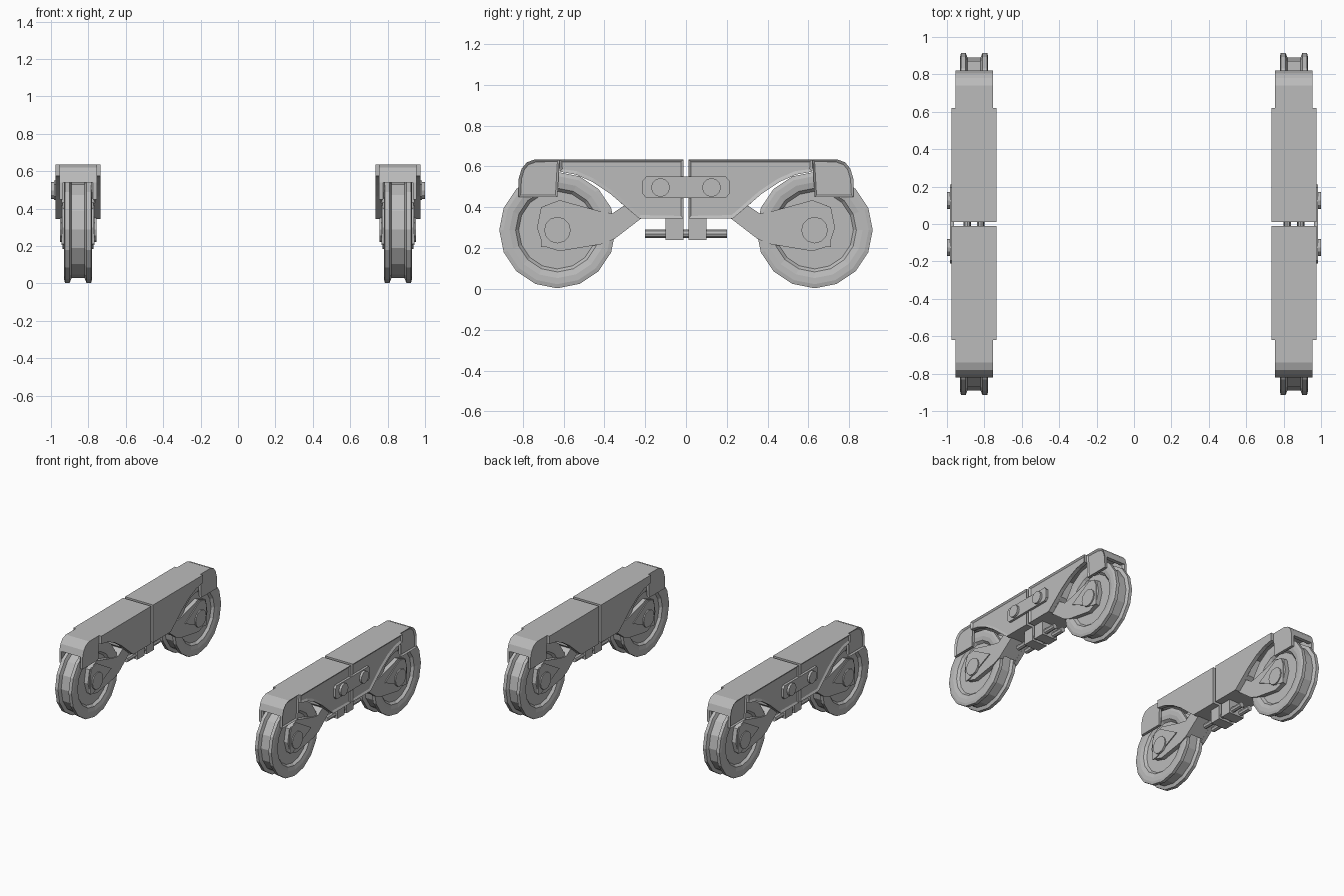
import bpy, bmesh, math
from mathutils import Matrix, Vector

cube = bpy.data.objects.get("Cube")
if cube:
    bpy.data.objects.remove(cube, do_unlink=True)

grey = bpy.data.materials.new("plain_grey")
grey.use_nodes = True
grey.diffuse_color = (0.5, 0.5, 0.5, 1)
grey.node_tree.nodes["Principled BSDF"].inputs["Base Color"].default_value = (0.5, 0.5, 0.5, 1)

CX = 0.855                     # centre line of one bogie
AXLE = Vector((CX, 0.63, 0.288))


def finish(name, bm):
    """Turn a quarter-model mesh into an object mirrored across x and y."""
    bmesh.ops.recalc_face_normals(bm, faces=bm.faces)
    mesh = bpy.data.meshes.new(name)
    bm.to_mesh(mesh)
    bm.free()
    mesh.materials.append(grey)
    obj = bpy.data.objects.new(name, mesh)
    bpy.context.collection.objects.link(obj)
    mod = obj.modifiers.new("mirror", 'MIRROR')
    mod.use_axis = (True, True, False)
    mod.use_mirror_merge = False
    return obj


def prism(name, outline, x0, x1, panel=0.0, side=1):
    """Extrude a (y, z) outline along x from CX+x0 to CX+x1, with an optional sunk panel."""
    bm = bmesh.new()
    low, high = ([bm.verts.new((CX + x, y, z)) for y, z in outline] for x in (x0, x1))
    ends = [bm.faces.new(low), bm.faces.new(high)]
    for i in range(len(outline)):
        j = (i + 1) % len(outline)
        bm.faces.new((low[i], low[j], high[j], high[i]))
    bmesh.ops.recalc_face_normals(bm, faces=bm.faces)
    if panel:
        face = ends[1] if side > 0 else ends[0]
        bmesh.ops.inset_region(bm, faces=[face], thickness=panel)
        bmesh.ops.translate(bm, verts=face.verts, vec=(-0.01 * side, 0, 0))
    return finish(name, bm)


def box(name, x0, x1, y0, y1, z0, z1):
    return prism(name, [(y0, z0), (y1, z0), (y1, z1), (y0, z1)], x0, x1)


def cylinder(name, centre, radius, length, sides, axis):
    bm = bmesh.new()
    turn = Matrix.Rotation(math.pi / 2, 4, 'Y' if axis == 'X' else 'X')
    bmesh.ops.create_cone(bm, cap_ends=True, segments=sides, radius1=radius,
                          radius2=radius, depth=length,
                          matrix=Matrix.Translation(centre) @ turn)
    return finish(name, bm)


def lathe(name, profile, centre, sides):
    """Spin an (x, radius) profile around the x direction."""
    bm = bmesh.new()
    rings = []
    for x, r in profile:
        angles = [math.tau * i / sides for i in range(sides)]
        rings.append([bm.verts.new(centre + Vector((x, r * math.cos(a), r * math.sin(a))))
                      for a in angles])
    for a, b in zip(rings, rings[1:]):
        for i in range(sides):
            j = (i + 1) % sides
            bm.faces.new((a[i], a[j], b[j], b[i]))
    bm.faces.new(rings[0])
    bm.faces.new(rings[-1])
    return finish(name, bm)


# Double-flanged wheels with dished faces
half = [(0.05, 0.19), (0.068, 0.205), (0.075, 0.235), (0.075, 0.265),
        (0.07, 0.285), (0.045, 0.285), (0.035, 0.26)]
lathe("wheel", half + [(-x, r) for x, r in reversed(half)], AXLE, 16)
cylinder("axle_hub", AXLE, 0.065, 0.195, 12, 'X')

# Swing arms on both faces of each wheel, with a raised bearing plate
arm = [(0.22, 0.345), (0.30, 0.41), (0.36, 0.37), (0.42, 0.38), (0.62, 0.435),
       (0.71, 0.40), (0.73, 0.30), (0.70, 0.21), (0.62, 0.185), (0.41, 0.22), (0.35, 0.245)]
bearing = [(0.45, 0.314), (0.63, 0.42), (0.69, 0.41), (0.71, 0.36), (0.71, 0.206), (0.67, 0.21)]
for label, s in (("outer", 1), ("inner", -1)):
    prism("swing_arm_" + label, arm, s * 0.05, s * 0.082)
    prism("bearing_plate_" + label, bearing, s * 0.08, s * 0.089)
prism("arm_crossbar", [(0.22, 0.345), (0.30, 0.41), (0.335, 0.385), (0.335, 0.258)], -0.06, 0.06)

# Main frame: side plates with sunk panels, top slab and solid core
plate = [(0.012, 0.635), (0.62, 0.635), (0.62, 0.575), (0.54, 0.56), (0.46, 0.525),
         (0.37, 0.465), (0.23, 0.345), (0.012, 0.345)]
# Rounded end cap over the wheel
cap_side = [(0.62, 0.635), (0.74, 0.635), (0.78, 0.62), (0.805, 0.59),
            (0.82, 0.54), (0.82, 0.45), (0.63, 0.45)]
cap_arch = cap_side[:5] + [(0.79, 0.54), (0.78, 0.565), (0.76, 0.585), (0.73, 0.59), (0.60, 0.59)]
for label, s in (("outer", 1), ("inner", -1)):
    prism("frame_plate_" + label, plate, s * 0.09, s * 0.12, panel=0.018, side=s)
    prism("end_cap_plate_" + label, cap_side, s * 0.08, s * 0.1, panel=0.014, side=s)
prism("end_cap_arch", cap_arch, -0.09, 0.09)
box("frame_top", -0.09, 0.09, 0.012, 0.62, 0.58, 0.635)
prism("frame_core", [(0.012, 0.345), (0.23, 0.345), (0.33, 0.43), (0.33, 0.60), (0.012, 0.60)],
      -0.09, 0.09)

# Coupling blocks and rods underneath the centre joint
box("coupling_block", -0.065, 0.065, 0.012, 0.1, 0.24, 0.35)
for label, dx in (("outer", 0.036), ("inner", -0.036)):
    cylinder("coupling_rod_" + label, (CX + dx, 0.1, 0.27), 0.02, 0.2, 8, 'Y')
    cylinder("joint_pin_" + label, (CX + dx, 0.03, 0.5), 0.016, 0.06, 8, 'Y')

# Link plate with two bolts on the outer side
link = [(0, 0.445), (0.195, 0.445), (0.212, 0.465), (0.212, 0.53), (0.195, 0.55), (0, 0.55)]
prism("link_plate", link, 0.108, 0.128)
cylinder("link_bolt", (CX + 0.13, 0.125, 0.497), 0.046, 0.03, 12, 'X')
